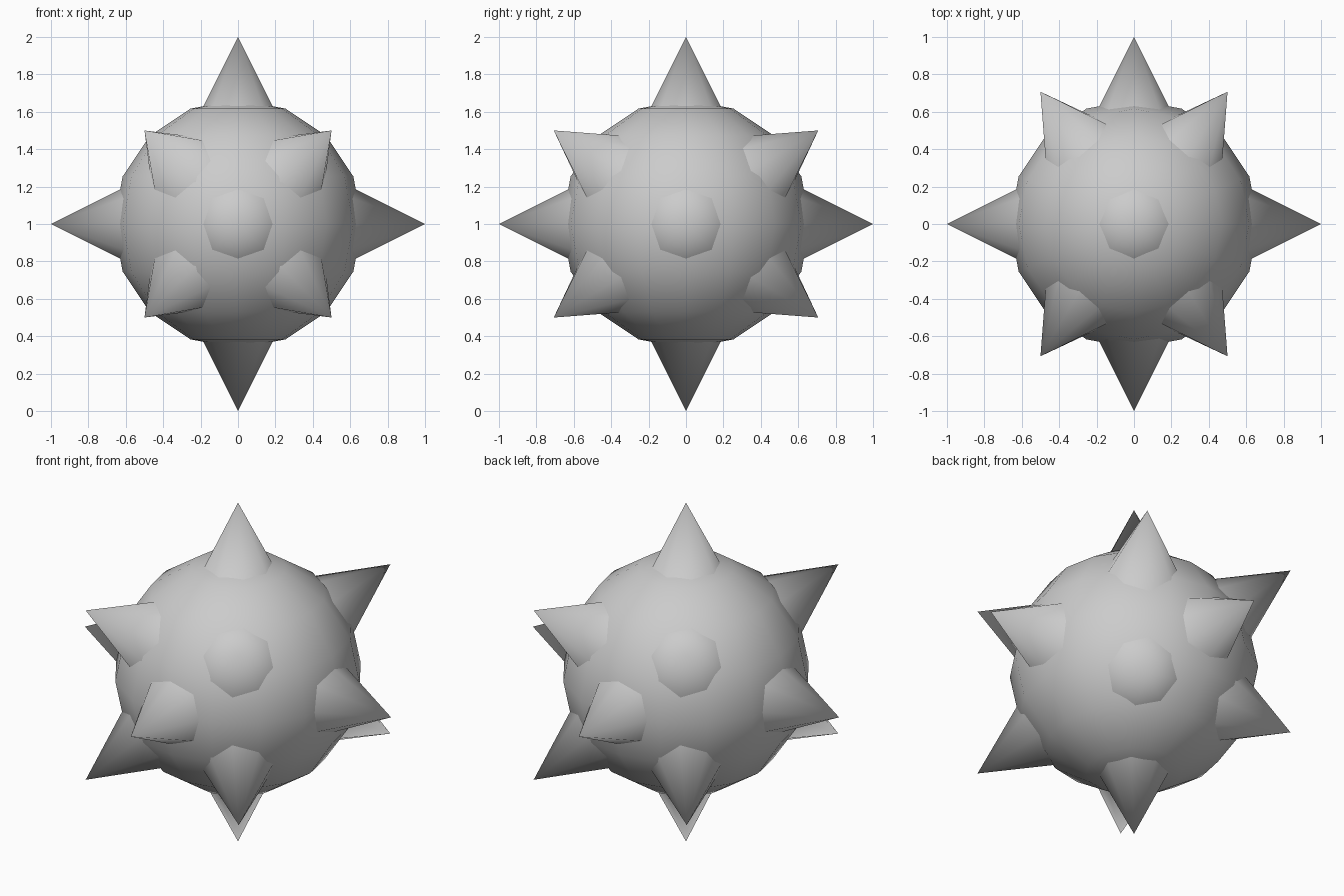
import bpy
from math import radians
from mathutils import Euler, Vector

if "Cube" in bpy.data.objects:
    bpy.data.objects.remove(bpy.data.objects["Cube"])

CENTRE = Vector((0, 0, 1))
R = 0.667          # ball radius
LENGTH = 0.667     # spike length, half of it buried in the ball


def smooth(obj):
    for p in obj.data.polygons:
        p.use_smooth = True


# round body
bpy.ops.mesh.primitive_uv_sphere_add(segments=16, ring_count=8, radius=R, location=CENTRE)
ball = bpy.context.object
ball.name = "ball"
smooth(ball)


def spike(name, rx, ry):
    """Eight-sided cone with its tip one unit from the ball's centre."""
    rot = Euler((radians(rx), radians(ry), 0))
    axis = rot.to_matrix() @ Vector((0, 0, 1))
    bpy.ops.mesh.primitive_cone_add(vertices=8, radius1=LENGTH / 2, radius2=0, depth=LENGTH,
                                    location=CENTRE + axis * (1 - LENGTH / 2), rotation=rot)
    obj = bpy.context.object
    obj.name = name
    smooth(obj)
    bpy.ops.object.shade_smooth_by_angle(angle=radians(60))


# spikes along the main axes
for name, rx, ry in (("top", 0, 0), ("bottom", 180, 0), ("front", 90, 0),
                     ("back", -90, 0), ("right", 0, 90), ("left", 0, -90)):
    spike(name + "_spike", rx, ry)

# diagonal spikes
for rx in (45, -45):
    for ry in (45, 135, -45, -135):
        spike("diagonal_spike", rx, ry)
